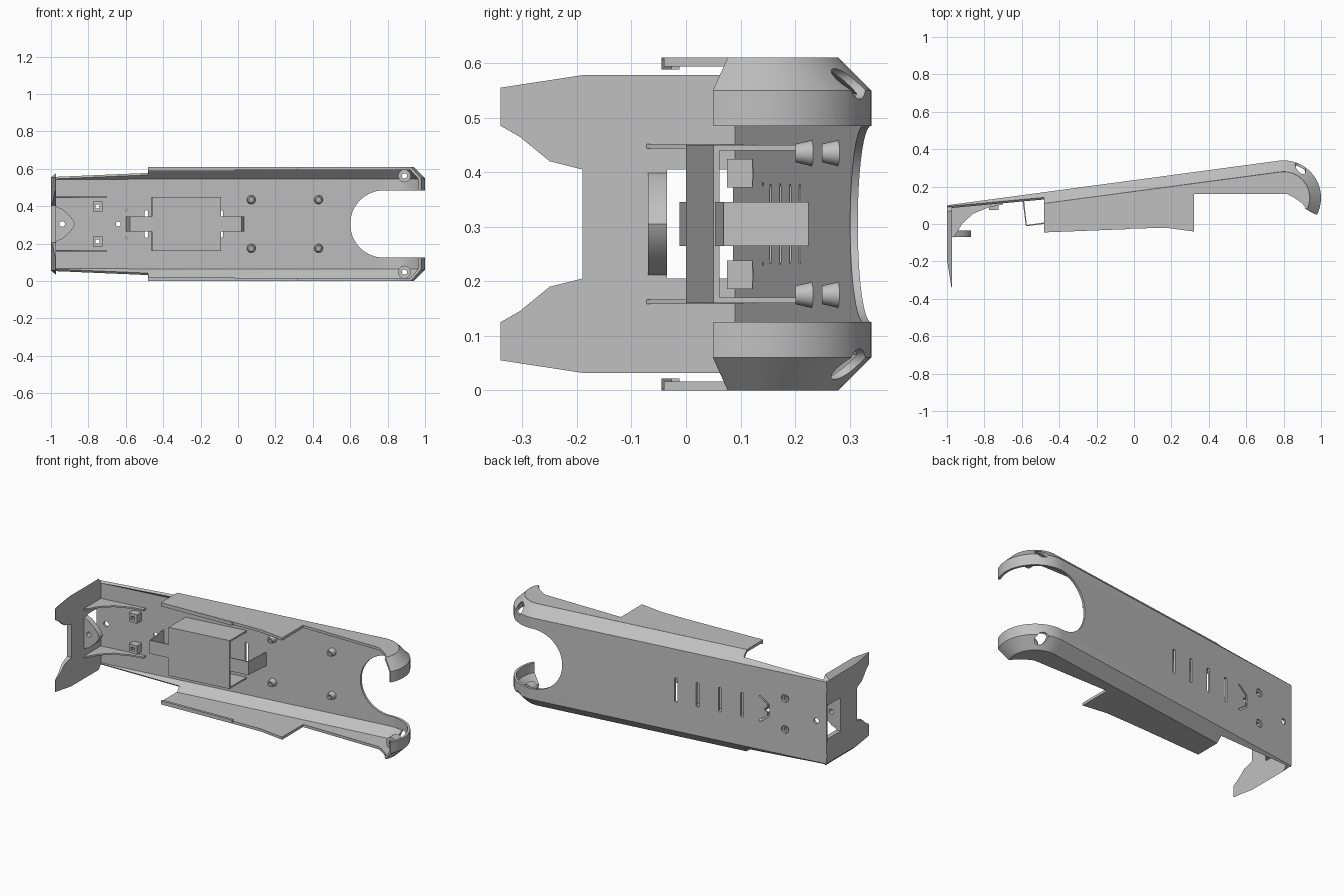
import bpy, bmesh, math
from math import sin, cos, pi, radians

if "Cube" in bpy.data.objects:
    bpy.data.objects.remove(bpy.data.objects["Cube"])

W = 0.61            # overall width along z
MID = W / 2
SHELL = 0.015       # wall thickness
SLOPE = 0.1348      # rise of the outer face along x
parts = []

mat = bpy.data.materials.new("plain grey")
mat.use_nodes = True
GREY = (0.53, 0.53, 0.53, 1)
mat.diffuse_color = GREY
mat.node_tree.nodes["Principled BSDF"].inputs["Base Color"].default_value = GREY


def outer(x):
    return 0.1 + SLOPE * (x + 1)


def make(name, verts, faces, fix=True):
    me = bpy.data.meshes.new(name)
    me.from_pydata(verts, [], faces)
    if fix:
        bm = bmesh.new()
        bm.from_mesh(me)
        bmesh.ops.recalc_face_normals(bm, faces=bm.faces)
        bm.to_mesh(me)
        bm.free()
    ob = bpy.data.objects.new(name, me)
    bpy.context.scene.collection.objects.link(ob)
    me.materials.append(mat)
    parts.append(ob)
    return ob


def solid(name, a, b):
    """Closed body between two matching outlines."""
    n = len(a)
    sides = [(i, (i + 1) % n, n + (i + 1) % n, n + i) for i in range(n)]
    return make(name, a + b, [tuple(range(n)), tuple(range(n, 2 * n))] + sides)


def prism_z(name, pts, z0, z1):
    return solid(name, [(x, y, z0) for x, y in pts], [(x, y, z1) for x, y in pts])


def prism_y(name, pts, y0, y1):
    return solid(name, [(x, y0, z) for x, z in pts], [(x, y1, z) for x, z in pts])


def circle(x, z, r, n=24, turn=0.0):
    return [(x + r * cos(turn + 2 * pi * i / n), z + r * sin(turn + 2 * pi * i / n)) for i in range(n)]


def tube(name, x, z, y0, y1, r0, r1, hole, n=24, turn=0.0):
    """Ring along y, outer radius r0 at y0 and r1 at y1."""
    loops = [(r0, y0), (r1, y1), (hole, y1), (hole, y0)]
    verts = [(px, y, pz) for r, y in loops for px, pz in circle(x, z, r, n, turn)]
    faces = [(k * n + i, k * n + (i + 1) % n, (k + 1) % 4 * n + (i + 1) % n, (k + 1) % 4 * n + i)
             for k in range(4) for i in range(n)]
    return make(name, verts, faces)


def bake(ob):
    dg = bpy.context.evaluated_depsgraph_get()
    me = bpy.data.meshes.new_from_object(ob.evaluated_get(dg))
    ob.modifiers.clear()
    ob.data = me


def thicken(ob, t):
    m = ob.modifiers.new("thickness", 'SOLIDIFY')
    m.thickness = t
    m.offset = -1
    bake(ob)


def cut(ob, cutters):
    for c in cutters:
        m = ob.modifiers.new("cut", 'BOOLEAN')
        m.operation = 'DIFFERENCE'
        m.solver = 'EXACT'
        m.object = c
        c.hide_render = True
    bake(ob)
    for c in cutters:
        parts.remove(c)
        bpy.data.objects.remove(c)


def ribbon(name, path, z0, z1, t):
    n = len(path)
    verts = [(x, y, z) for z in (z0, z1) for x, y in path]
    ob = make(name, verts, [(i, i + 1, n + i + 1, n + i) for i in range(n - 1)], False)
    thicken(ob, t)
    return ob


def arc(r, steps=20):
    a0, a1 = radians(97.7), radians(-27)
    return [(0.8 + r * cos(a0 + (a1 - a0) * i / steps), 0.14 + r * sin(a0 + (a1 - a0) * i / steps))
            for i in range(steps + 1)]


# Main shell: flat back with chamfered borders, curling over at the far end
stations = [((x, outer(x)), (x, outer(x) - d), 0.06 - d)
            for x, d in ((-1, 0.006), (-0.482, 0.028), (-0.48, 0.06))]
stations += [(p, q, 0.0) for p, q in zip(arc(0.2), arc(0.14))]
verts, faces = [], []
for (px, py), (qx, qy), z in stations:
    verts += [(qx, qy, z), (px, py, 0.06), (px, py, W - 0.06), (qx, qy, W - z)]
for i in range(len(stations) - 1):
    for j in range(3):
        a = 4 * i + j
        faces.append((a, a + 1, a + 5, a + 4))
shell = make("main_shell", verts, faces, False)
thicken(shell, SHELL)

# Openings of the shell: round bay, vent slots, screw holes, chevron groove
R = 0.18
bay = [(0.78 + R * cos(t), MID + R * sin(t)) for t in (pi / 2 + pi * i / 32 for i in range(33))]
cutters = [prism_y("bay_cutter", bay + [(1.2, MID - R), (1.2, MID + R)], -0.5, 0.6)]
for x in (-0.09, -0.22, -0.355, -0.49):
    slot = [(x + 0.009 * cos(t), MID + s * 0.065 + 0.009 * sin(t))
            for s, t0 in ((1, 0), (-1, pi)) for t in (t0 + pi * i / 6 for i in range(7))]
    cutters.append(prism_y("slot_cutter", slot, 0.05, 0.4))
holes = [(-0.75, 0.093, 0.023), (-0.75, -0.093, 0.023), (-0.64, 0, 0.013), (-0.94, 0, 0.016),
         (0.89, 0.257, 0.028), (0.89, -0.257, 0.028)]
for x, dz, r in holes:
    cutters.append(prism_y("hole_cutter", circle(x, MID + dz, r), 0.05, 0.5))
chevron = [(-0.6, -0.08), (-0.655, -0.035), (-0.655, 0.035), (-0.6, 0.08)]
outline = chevron + [(x + 0.011, z * 0.92) for x, z in reversed(chevron)]
cutters.append(prism_y("groove_cutter", [(x, MID + z) for x, z in outline], outer(-0.65) - 0.007, 0.3))
cut(shell, cutters)

# Side panels, lips, end wings and curved ribs, mirrored across the width
panel = [(-0.48, -0.045), (-0.02, -0.025), (0.17, -0.02), (0.32, -0.04), (0.32, 0.16),
         (0.82, 0.16), (0.85, 0.145), (0.9, 0.11)] + arc(0.139)[::-1] + [(-0.48, 0.11)]
lip = [(-0.48, -0.045), (-0.02, -0.027), (-0.02, -0.012), (-0.48, -0.03)]
rib = [(-0.975, -0.075), (-0.955, -0.06), (-0.92, 0), (-0.86, 0.055), (-0.78, 0.088),
       (-0.7, 0.105), (-0.7, 0.13), (-0.975, 0.09)]
notch = [(0.09, 0.205), (-0.19, 0.205), (-0.25, 0.19), (-0.305, 0.145), (-0.34, 0.125)]
wing_in = [(-0.34, 0.055), (-0.19, 0.032), (0.07, 0.032), (0.09, 0.06)] + notch
wing_out = [(-0.34, 0.056), (-0.19, 0.058), (0.07, 0.06), (0.097, 0.063)] + notch


def wing_x(y):
    return -1 + 0.024 * max(0, -0.19 - y) / 0.15


for side in ("right", "left"):
    def m(z):
        return z if side == "right" else W - z
    prism_z("side_panel_" + side, panel, m(0), m(0.016))
    prism_z("panel_lip_" + side, lip, m(0.002), m(0.022))
    prism_z("curved_rib_" + side, rib, m(0.158), m(0.167))
    solid("end_wing_" + side, [(-0.972, y, m(z)) for y, z in wing_in],
          [(wing_x(y), y, m(z)) for y, z in wing_out])
    # Screw bosses on the inside
    for x in (0.07, 0.43):
        y = outer(x) - SHELL
        tube("cone_boss_" + side, x, m(0.175), y - 0.028, y + 0.006, 0.017, 0.025, 0.009)
    tube("square_boss_" + side, -0.75, m(0.212), 0.075, 0.122, 0.037, 0.037, 0.015, 4, pi / 4)
    tube("tip_boss_" + side, 0.89, m(0.048), 0.19, 0.235, 0.034, 0.034, 0.027)
    tube("tip_boss_seat_" + side, 0.89, m(0.048), 0.18, 0.195, 0.034, 0.034, 0.014)
    # Bracket side walls
    prism_z("bracket_wall_" + side, [(-0.46, 0.002), (-0.09, 0.052), (-0.09, outer(-0.09) - 0.01),
            (-0.46, outer(-0.46) - 0.01)], m(0.16), m(0.17))

# Crosspiece joining the end wings below the window
prism_z("end_crosspiece", [(-1, -0.19), (-0.972, -0.19), (-0.972, -0.035), (-1, -0.035)], 0.205, W - 0.205)

# Rounded screw tab on the inside of the end plate
tab_pts = [(-0.975, -0.095), (-0.94, -0.08), (-0.9, -0.045), (-0.88, -0.02), (-0.872, 0)]
tab = prism_y("screw_tab", [(x, MID + z) for x, z in tab_pts]
              + [(x, MID - z) for x, z in tab_pts[-2::-1]], -0.07, -0.035)
cut(tab, [prism_y("tab_hole_cutter", circle(-0.94, MID, 0.015), -0.2, 0.05)])

# Bracket front plate and the strap at both of its ends
ribbon("bracket_front", [(-0.46, 0), (-0.09, 0.05)], 0.16, W - 0.16, 0.012)
ribbon("strap_near_end", [(-0.598, outer(-0.598) - 0.012), (-0.578, -0.012), (-0.44, 0.006)],
       MID - 0.04, MID + 0.04, 0.008)
ribbon("strap_far_end", [(-0.12, 0.05), (0.02, 0.069), (0.032, outer(0.032) - 0.012)],
       MID - 0.04, MID + 0.04, 0.008)

# Smooth shading with sharp edges kept
bpy.ops.object.select_all(action='DESELECT')
for ob in parts:
    ob.select_set(True)
bpy.context.view_layer.objects.active = shell
bpy.ops.object.shade_smooth_by_angle(angle=radians(30))
